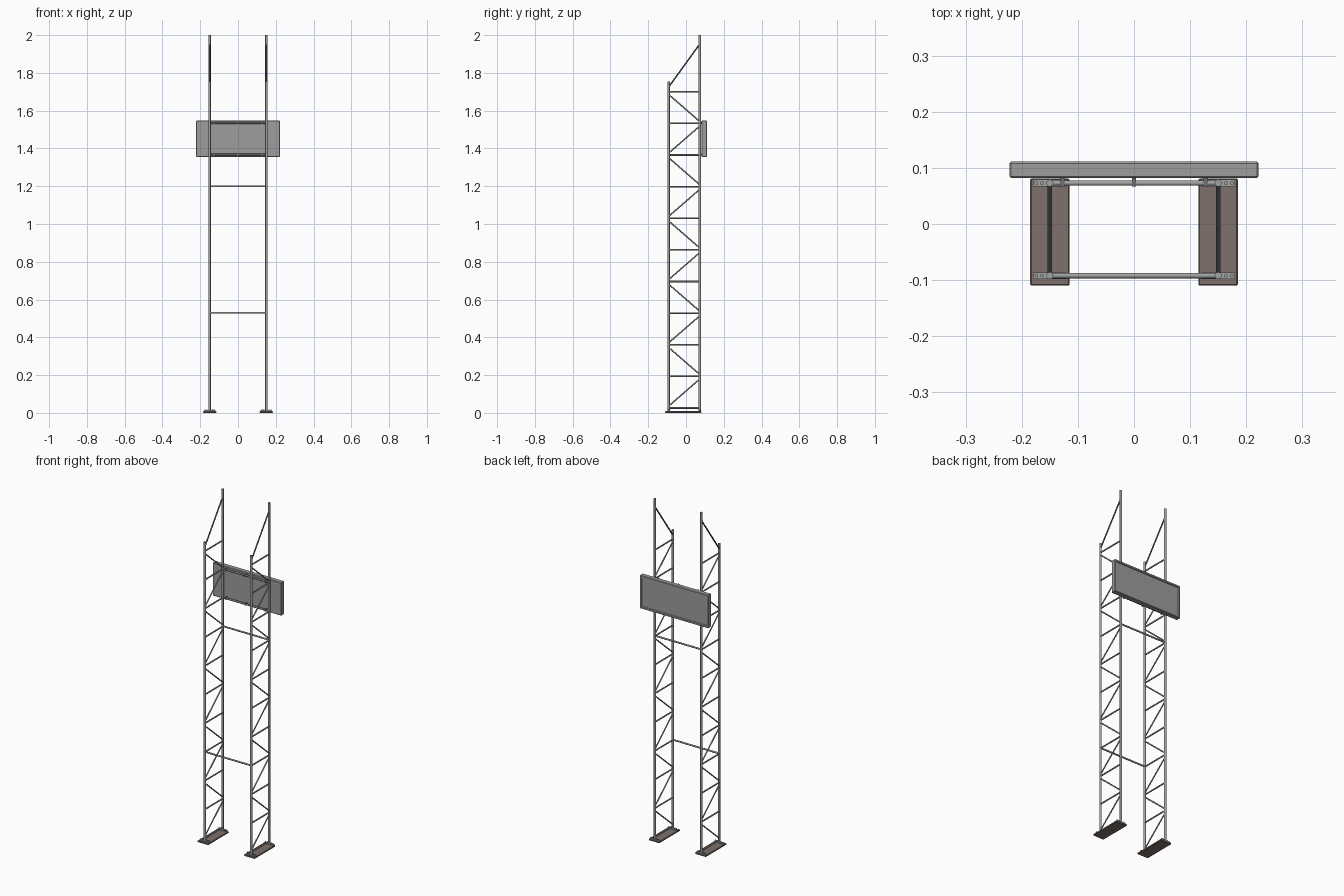
import bpy, bmesh, math
from mathutils import Vector

if "Cube" in bpy.data.objects:
    bpy.data.objects.remove(bpy.data.objects["Cube"])


def mat(name, rgb):
    m = bpy.data.materials.new(name)
    m.diffuse_color = (*rgb, 1)
    m.use_nodes = True
    m.node_tree.nodes["Principled BSDF"].inputs["Base Color"].default_value = m.diffuse_color
    return m


STEEL = mat("galvanised steel", (0.36, 0.37, 0.37))
DARK = mat("dark steel", (0.15, 0.17, 0.175))
BROWN = mat("brown base", (0.21, 0.165, 0.145))
PANEL = mat("panel grey", (0.34, 0.34, 0.34))


def finish(ob, name, m):
    ob.name = name
    ob.data.materials.append(m)
    return ob


def tube(name, a, b, r, m, sides=12):
    a, b = Vector(a), Vector(b)
    d = b - a
    bpy.ops.mesh.primitive_cylinder_add(vertices=sides, radius=r, depth=d.length,
                                        location=(a + b) / 2,
                                        rotation=d.to_track_quat('Z', 'Y').to_euler())
    ob = bpy.context.object
    bpy.ops.object.shade_smooth_by_angle(angle=math.radians(40))
    return finish(ob, name, m)


def box(name, lo, hi, m, bevel=0):
    lo, hi = Vector(lo), Vector(hi)
    bpy.ops.mesh.primitive_cube_add(size=1, location=(lo + hi) / 2)
    ob = bpy.context.object
    ob.scale = hi - lo
    bpy.ops.object.transform_apply(location=False, rotation=False, scale=True)
    if bevel:
        mod = ob.modifiers.new("bevel", 'BEVEL')
        mod.width, mod.segments = bevel, 1
    return finish(ob, name, m)


YF, YR = -0.092, 0.073          # front and rear post lines
levels = [0.026 + 0.1674 * i for i in range(11)]

for sx, side in ((-1, "left"), (1, "right")):
    x = 0.15 * sx
    # base plate
    box(f"{side}_base_plate", (x - 0.035, -0.11, 0), (x + 0.035, 0.081, 0.009), BROWN, 0.002)
    # posts with foot flanges and bolts
    for y, top, end in ((YF, 1.755, "front"), (YR, 2.0, "rear")):
        tube(f"{side}_{end}_post", (x, y, 0.008), (x, y, top), 0.0063, STEEL)
        box(f"{side}_{end}_foot_flange", (x - 0.03, y - 0.006, 0.009),
            (x + 0.03, y + 0.006, 0.013), STEEL)
        for bx in (-0.024, -0.014, 0.014, 0.024):
            tube(f"{side}_{end}_foot_bolt", (x + bx, y, 0.013), (x + bx, y, 0.019),
                 0.0035, STEEL, 6)
    # ladder struts
    for z in levels:
        tube(f"{side}_strut", (x, YF, z), (x, YR, z), 0.0042, STEEL, 10)
    # zigzag diagonals
    for i in range(10):
        lo, hi = levels[i] + 0.01, levels[i + 1] - 0.014
        z0, z1 = (lo, hi) if i % 2 == 0 else (hi, lo)
        tube(f"{side}_diagonal", (x, YF, z0), (x, YR, z1), 0.0038, STEEL, 10)
    # brace to the tall rear post
    tube(f"{side}_top_brace", (x, YF, 1.725), (x, YR, 1.953), 0.004, DARK, 10)

# cross bars between the towers
tube("lower_cross_bar", (-0.15, YF, 0.53), (0.15, YF, 0.53), 0.0048, STEEL)
tube("upper_cross_bar", (-0.15, YR, 1.2), (0.15, YR, 1.2), 0.0048, STEEL)

# panel rails and clamps
for z in (1.368, 1.535):
    tube("panel_rail", (-0.15, YR, z), (0.15, YR, z), 0.0048, STEEL)
    for x in (-0.128, 0, 0.128):
        box("panel_clamp", (x - 0.004, YR - 0.006, z - 0.006),
            (x + 0.004, 0.084, z + 0.006), DARK)

# sign panel with raised frame around a recessed face
sign = box("sign_panel", (-0.222, 0.082, 1.355), (0.222, 0.111, 1.548), PANEL)
bm = bmesh.new()
bm.from_mesh(sign.data)
bmesh.ops.bevel(bm, geom=bm.edges[:], offset=0.003, segments=1, affect='EDGES')
bm.faces.ensure_lookup_table()
back = max(bm.faces, key=lambda f: f.calc_center_median().y)
bmesh.ops.inset_region(bm, faces=[back], thickness=0.012, depth=0)
bmesh.ops.inset_region(bm, faces=[back], thickness=0.003, depth=-0.005)
bm.to_mesh(sign.data)
bm.free()
